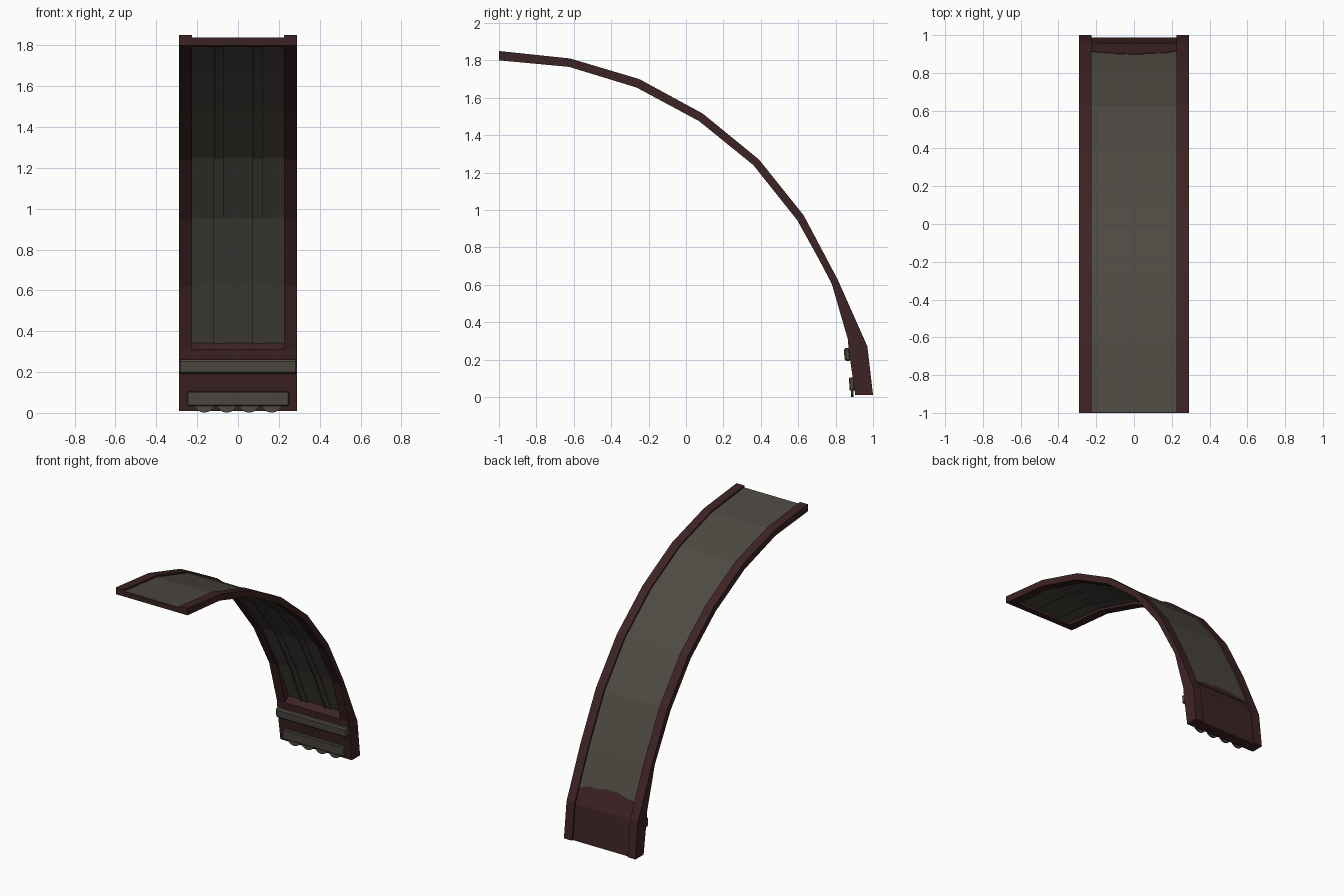
import bpy
import bmesh
from math import radians
from mathutils import Vector

cube = bpy.data.objects.get("Cube")
if cube:
    bpy.data.objects.remove(cube, do_unlink=True)


def make_material(name, colour):
    mat = bpy.data.materials.new(name)
    mat.use_nodes = True
    mat.diffuse_color = colour
    bsdf = mat.node_tree.nodes["Principled BSDF"]
    bsdf.inputs["Base Color"].default_value = colour
    bsdf.inputs["Roughness"].default_value = 0.8
    return mat


maroon = make_material("dark maroon paint", (0.048, 0.017, 0.018, 1))
grey = make_material("warm grey metal", (0.075, 0.067, 0.055, 1))

# Side profile in (y, z): outer and inner edge of the curved guard
OUTER = [(-1, 1.85), (-.62, 1.81), (-.25, 1.70), (.09, 1.515), (.39, 1.27),
         (.63, .97), (.81, .63), (.93, .36), (.97, .27), (1.0, .01)]
INNER = [(-1, 1.80), (-.625, 1.765), (-.265, 1.655), (.07, 1.475), (.36, 1.24),
         (.595, .945), (.775, .62), (.865, .31), (.87, .25), (.905, .01)]
STATIONS = [(Vector(o), Vector(i)) for o, i in zip(OUTER, INNER)]


def blend(a, b, t):
    return (a[0].lerp(b[0], t), a[1].lerp(b[1], t))


def finish(name, bm, mat):
    bmesh.ops.recalc_face_normals(bm, faces=bm.faces)
    mesh = bpy.data.meshes.new(name)
    bm.to_mesh(mesh)
    bm.free()
    mesh.materials.append(mat)
    obj = bpy.data.objects.new(name, mesh)
    bpy.context.collection.objects.link(obj)
    return obj


def sweep(name, stations, x0, x1, near, far, mat):
    """Rectangular bar along the profile; near/far are depths below the outer edge."""
    bm = bmesh.new()
    rings = []
    for outer, inner in stations:
        depth = (inner - outer).normalized()
        a = outer + depth * near
        b = inner if far is None else outer + depth * far
        rings.append([bm.verts.new((x, *p)) for x, p in
                      ((x0, a), (x1, a), (x1, b), (x0, b))])
    for r, s in zip(rings, rings[1:]):
        for k in range(4):
            m = (k + 1) % 4
            bm.faces.new((r[k], r[m], s[m], s[k]))
    bm.faces.new(rings[0])
    bm.faces.new(rings[-1])
    return finish(name, bm, mat)


def box(name, size, centre, tilt, bevel, mat):
    bm = bmesh.new()
    bmesh.ops.create_cube(bm, size=1)
    bmesh.ops.scale(bm, vec=size, verts=bm.verts)
    obj = finish(name, bm, mat)
    obj.location = centre
    obj.rotation_euler.x = radians(tilt)
    mod = obj.modifiers.new("chamfer", "BEVEL")
    mod.width = bevel
    return obj


# Side rails
sweep("left_rail", STATIONS, .225, .29, 0, None, maroon)
sweep("right_rail", STATIONS, -.29, -.225, 0, None, maroon)

# Curved centre panel, recessed between the rails
panel = [blend(STATIONS[0], STATIONS[1], .01)] + STATIONS[1:8]
sweep("centre_panel", panel, -.226, .226, .012, .028, grey)

# Two stiffening ribs under the panel, each a wide strip with a narrow bead
for side, x in (("left", .095), ("right", -.095)):
    sweep(side + "_rib", panel, x - .025, x + .025, .026, .034, grey)
    sweep(side + "_rib_bead", panel, x - .025, x - .015, .026, .039, grey)

# Closing lip at the upper end and solid block at the lower end
lip = [STATIONS[0], blend(STATIONS[0], STATIONS[1], .14)]
sweep("end_lip", lip, -.226, .226, .015, None, maroon)
sweep("lower_block", STATIONS[7:], -.226, .226, .012, None, maroon)

# Worn, uneven edge of the grey coat above the lower block
top, base = STATIONS[6][0], STATIONS[7][0]
slope = (base - top).normalized()
normal = Vector((-slope.y, slope.x))
edge = [(-.224, .04), (-.19, .025), (-.13, .022), (-.08, .006), (.03, .002),
        (.07, .016), (.15, .018), (.19, .028), (.224, .045)]
outline = [(-.224, .058)] + edge + [(.224, .058)]
bm = bmesh.new()
for lift in (-.0105, -.014):
    ring = []
    for x, d in outline:
        p = base + slope * (d - .055) + normal * abs(lift)
        # keep the plate just proud of the recessed panel
        p -= normal * (abs(lift) * 2 - .0015)
        ring.append(bm.verts.new((x, *p)))
    bm.faces.new(ring)
bm.verts.ensure_lookup_table()
n = len(outline)
for k in range(n):
    m = (k + 1) % n
    bm.faces.new((bm.verts[k], bm.verts[m], bm.verts[n + m], bm.verts[n + k]))
finish("worn_edge", bm, maroon)

# Cross bar and lower plate on the inside face
box("cross_bar", (.58, .034, .07), (0, .863, .227), 6, .009, grey)
box("lower_plate", (.5, .026, .07), (0, .886, .07), 4, .004, grey)

# Row of thin round tabs hanging below the plate
for k in range(4):
    bm = bmesh.new()
    bmesh.ops.create_cone(bm, cap_ends=True, segments=16,
                          radius1=.052, radius2=.052, depth=.012)
    tab = finish("round_tab_%d" % (k + 1), bm, grey)
    tab.location = (-.165 + k * .11, .889, .053)
    tab.rotation_euler.x = radians(90)
